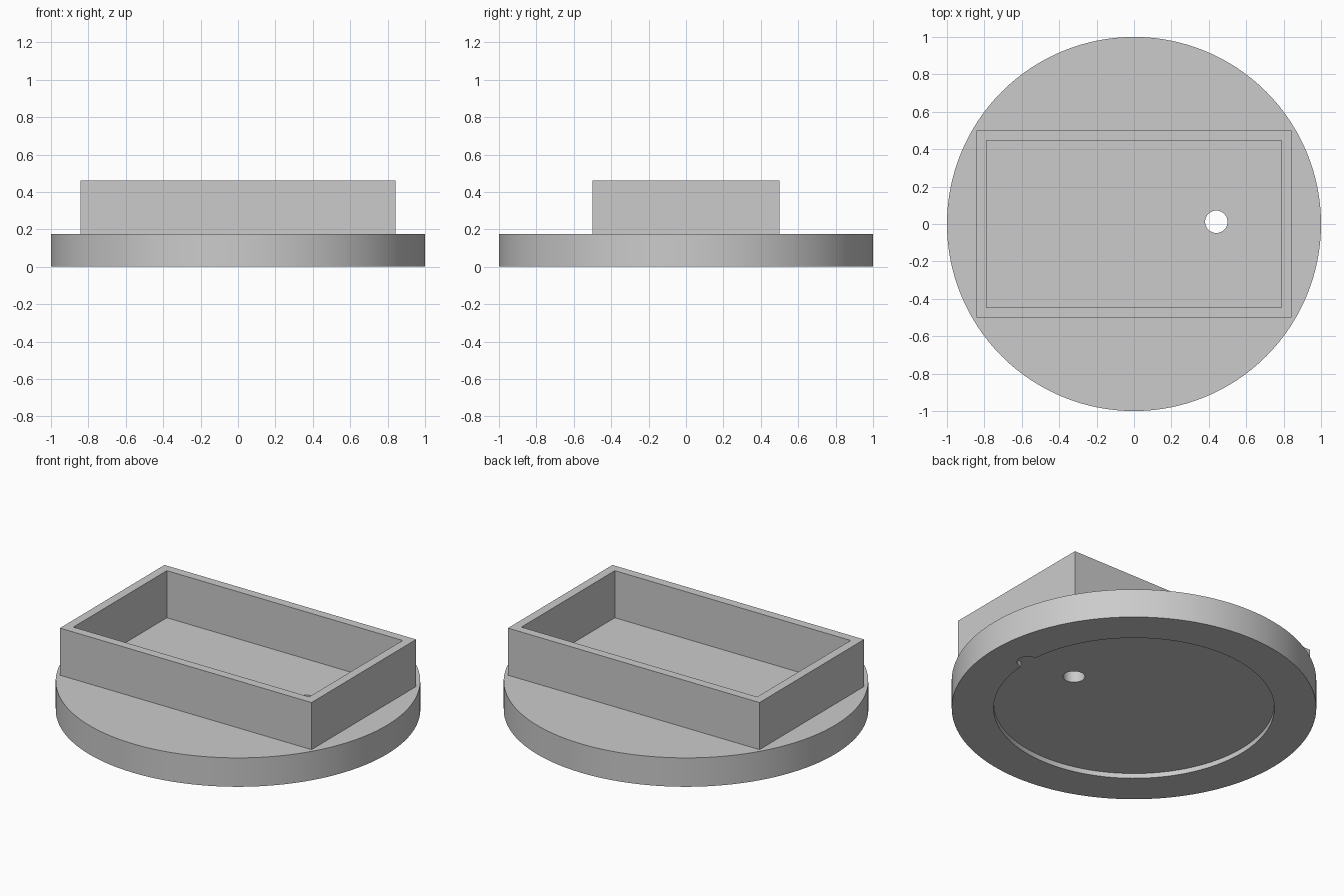
import bpy, bmesh, math

cube = bpy.data.objects.get("Cube")
if cube:
    bpy.data.objects.remove(cube, do_unlink=True)

BASE_H, TOP_Z, WALL = 0.175, 0.46, 0.053
RECESS_R, RECESS_D = 0.77, 0.03
HOLE_R, HOLE_Y = 0.06, 0.012

grey = bpy.data.materials.new("light grey")
grey.use_nodes = True
grey.diffuse_color = (0.6, 0.6, 0.6, 1)
grey.node_tree.nodes["Principled BSDF"].inputs["Base Color"].default_value = (0.6, 0.6, 0.6, 1)


def cylinder(name, radius, z0, z1, x=0, y=0, sides=128):
    bpy.ops.mesh.primitive_cylinder_add(vertices=sides, radius=radius, depth=z1 - z0,
                                        location=(x, y, (z0 + z1) / 2))
    ob = bpy.context.object
    ob.name = name
    ob.data.materials.append(grey)
    return ob


def cut(target, cutter):
    mod = target.modifiers.new("cut", 'BOOLEAN')
    mod.operation = 'DIFFERENCE'
    mod.solver = 'EXACT'
    mod.object = cutter
    bpy.ops.object.select_all(action='DESELECT')
    bpy.context.view_layer.objects.active = target
    target.select_set(True)
    bpy.ops.object.modifier_apply(modifier=mod.name)
    bpy.data.objects.remove(cutter, do_unlink=True)


# Round base with a shallow recess below, a notch on its rim and a through hole
base = cylinder("round_base", 1, 0, BASE_H)
cut(base, cylinder("recess_cutter", RECESS_R, -0.1, RECESS_D))
cut(base, cylinder("notch_cutter", HOLE_R, -0.1, RECESS_D, RECESS_R, HOLE_Y, 32))
cut(base, cylinder("hole_cutter", HOLE_R, -0.1, BASE_H + 0.1, 0.44, HOLE_Y, 32))
bpy.ops.object.shade_smooth_by_angle(angle=math.radians(30))

# Rectangular tray wall, open above; the base forms its floor
bm = bmesh.new()
bmesh.ops.create_cube(bm, size=1)
for v in bm.verts:
    v.co.x *= 1.685
    v.co.z = TOP_Z if v.co.z > 0 else BASE_H
bm.normal_update()
top = next(f for f in bm.faces if f.normal.z > 0.9)
bottom = next(f for f in bm.faces if f.normal.z < -0.9)
bmesh.ops.inset_region(bm, faces=[top], thickness=WALL, use_even_offset=True)
walls = bmesh.ops.extrude_face_region(bm, geom=[top])["geom"]
floor = next(g for g in walls if isinstance(g, bmesh.types.BMFace))
for v in floor.verts:
    v.co.z = BASE_H
doomed = [f for f in (floor, bottom, top) if f.is_valid]
bmesh.ops.delete(bm, geom=doomed, context='FACES')
mesh = bpy.data.meshes.new("tray_wall")
bm.to_mesh(mesh)
bm.free()
mesh.materials.append(grey)
tray = bpy.data.objects.new("tray_wall", mesh)
bpy.context.collection.objects.link(tray)
